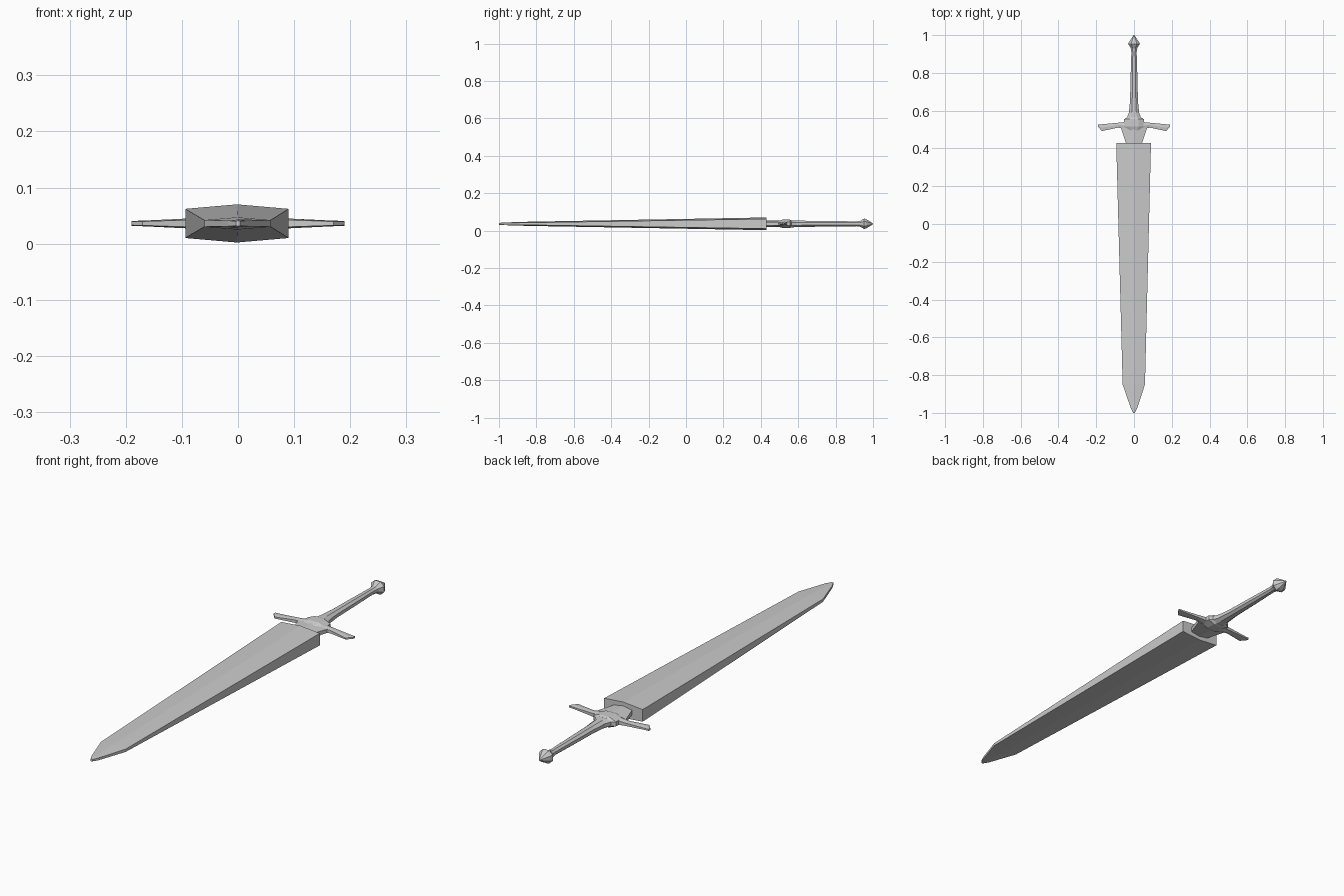
import bpy, bmesh

if "Cube" in bpy.data.objects:
    bpy.data.objects.remove(bpy.data.objects["Cube"], do_unlink=True)

MID = 0.036  # height of the sword's centre plane

steel = bpy.data.materials.new("grey steel")
steel.use_nodes = True
steel.diffuse_color = (0.6, 0.6, 0.6, 1)
steel.node_tree.nodes["Principled BSDF"].inputs["Base Color"].default_value = (0.6, 0.6, 0.6, 1)


def loft(name, rings):
    """Join equal-sided rings of points into a capped flat-faced solid."""
    bm = bmesh.new()
    loops = [[bm.verts.new(p) for p in ring] for ring in rings]
    n = len(loops[0])
    for a, b in zip(loops, loops[1:]):
        for i in range(n):
            j = (i + 1) % n
            bm.faces.new((a[i], a[j], b[j], b[i]))
    bm.faces.new(loops[0])
    bm.faces.new(loops[-1])
    bmesh.ops.recalc_face_normals(bm, faces=bm.faces)
    mesh = bpy.data.meshes.new(name)
    bm.to_mesh(mesh)
    bm.free()
    mesh.materials.append(steel)
    obj = bpy.data.objects.new(name, mesh)
    bpy.context.collection.objects.link(obj)
    return obj


def ridged(y, w, edge, ridge, cx=0):
    """Six-sided section across y: flat side edges and a central ridge."""
    return [(cx - w, y, MID - edge), (cx, y, MID - ridge), (cx + w, y, MID - edge),
            (cx + w, y, MID + edge), (cx, y, MID + ridge), (cx - w, y, MID + edge)]


def eight(y, w, h, flat=0.45):
    """Eight-sided section across y."""
    pts = [(w, flat * h), (flat * w, h), (-flat * w, h), (-w, flat * h)]
    pts += [(-x, -z) for x, z in pts]
    return [(x, y, MID + z) for x, z in pts]


# Blade, tapering to a blunt point
loft("blade", [ridged(0.43, 0.092, 0.026, 0.034, -0.002),
               ridged(-0.85, 0.059, 0.006, 0.011, -0.001),
               ridged(-0.975, 0.017, 0.005, 0.007),
               ridged(-1.0, 0.004, 0.004, 0.005)])

# Collar between blade and guard
loft("blade_collar", [ridged(0.42, 0.04, 0.010, 0.017),
                      ridged(0.51, 0.07, 0.008, 0.018)])

# Crossguard, its arms curving towards the blade
arm = [(0.19, 0.495, 0.525, 0.0045), (0.17, 0.492, 0.528, 0.005),
       (0.085, 0.51, 0.536, 0.009), (0.045, 0.505, 0.54, 0.013)]
stations = [(-x, a, b, h) for x, a, b, h in arm] + arm[::-1]
rings = []
for x, a, b, h in stations:
    if abs(x) > 0.18:
        a, b = 0.515, 0.527
    m = (a + b) / 2
    rings.append([(x, a, MID - h * 0.7), (x, m, MID - h), (x, b, MID - h * 0.7),
                  (x, b, MID + h * 0.7), (x, m, MID + h), (x, a, MID + h * 0.7)])
loft("crossguard", rings)

# Raised boss at the middle of the guard
loft("guard_boss", [eight(0.49, 0.035, 0.014), eight(0.515, 0.055, 0.022),
                    eight(0.555, 0.053, 0.022), eight(0.565, 0.034, 0.019)])

# Grip, flaring at both ends
loft("grip", [eight(0.555, 0.04, 0.019), eight(0.59, 0.027, 0.018),
              eight(0.65, 0.021, 0.016), eight(0.78, 0.018, 0.015),
              eight(0.91, 0.014, 0.013), eight(0.94, 0.019, 0.016)])

# Pointed pommel
loft("pommel", [eight(0.93, 0.016, 0.015), eight(0.953, 0.031, 0.028),
                eight(0.965, 0.026, 0.024), eight(1.0, 0.002, 0.002)])
